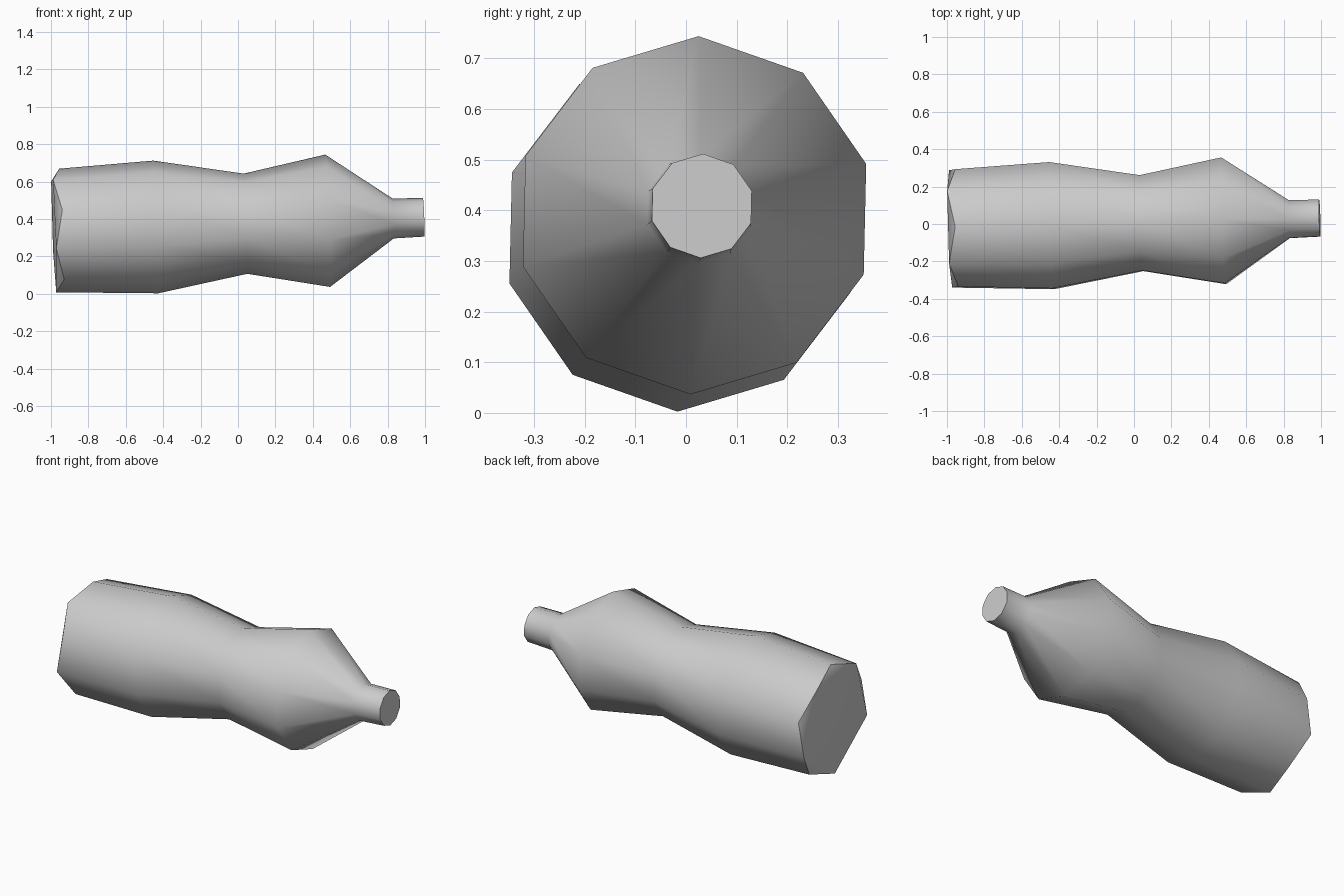
import bpy, bmesh, math
from mathutils import Vector

if "Cube" in bpy.data.objects:
    bpy.data.objects.remove(bpy.data.objects["Cube"])

SIDES = 10
AXIS_Y, AXIS_Z = 0.028, 0.036        # slight tilt of the bottle axis
AXIS = Vector((1, AXIS_Y, AXIS_Z)).normalized()
ORIGIN = Vector((0, 0.0035, 0.373))
SIDE = (Vector((0, 1, 0)) - AXIS * AXIS.y).normalized()
UP = AXIS.cross(SIDE)

# Profile from foot to mouth: position along the axis, radius
PROFILE = [(-0.945, 0.33), (-0.44, 0.355), (0.04, 0.268),
           (0.48, 0.354), (0.83, 0.107), (0.994, 0.103)]

bm = bmesh.new()


def ring(t, r, foot_depth=0.0):
    verts = []
    for i in range(SIDES):
        a = math.radians(88.7) + i * math.tau / SIDES
        along = t - foot_depth * (i % 2)
        verts.append(bm.verts.new(ORIGIN + AXIS * along
                                  + SIDE * r * math.cos(a) + UP * r * math.sin(a)))
    return verts


# Ten-sided body; every second foot vertex sticks out as a petal
rings = [ring(t, r, 0.04 if k == 0 else 0) for k, (t, r) in enumerate(PROFILE)]
for lo, hi in zip(rings, rings[1:]):
    for i in range(SIDES):
        j = (i + 1) % SIDES
        bm.faces.new((lo[i], lo[j], hi[j], hi[i]))

# Closed mouth
bm.faces.new(rings[-1])

# Base: pentagon on the petals with sloped triangles between them
foot = rings[0]
bm.faces.new(foot[1::2])
for i in range(0, SIDES, 2):
    bm.faces.new((foot[i - 1], foot[i], foot[i + 1]))

bmesh.ops.recalc_face_normals(bm, faces=bm.faces[:])
mesh = bpy.data.meshes.new("bottle")
bm.to_mesh(mesh)
bm.free()
bottle = bpy.data.objects.new("bottle", mesh)
bpy.context.collection.objects.link(bottle)

# Smooth sides, crisp base and mouth
bpy.context.view_layer.objects.active = bottle
bottle.select_set(True)
bpy.ops.object.shade_smooth_by_angle(angle=math.radians(50))
